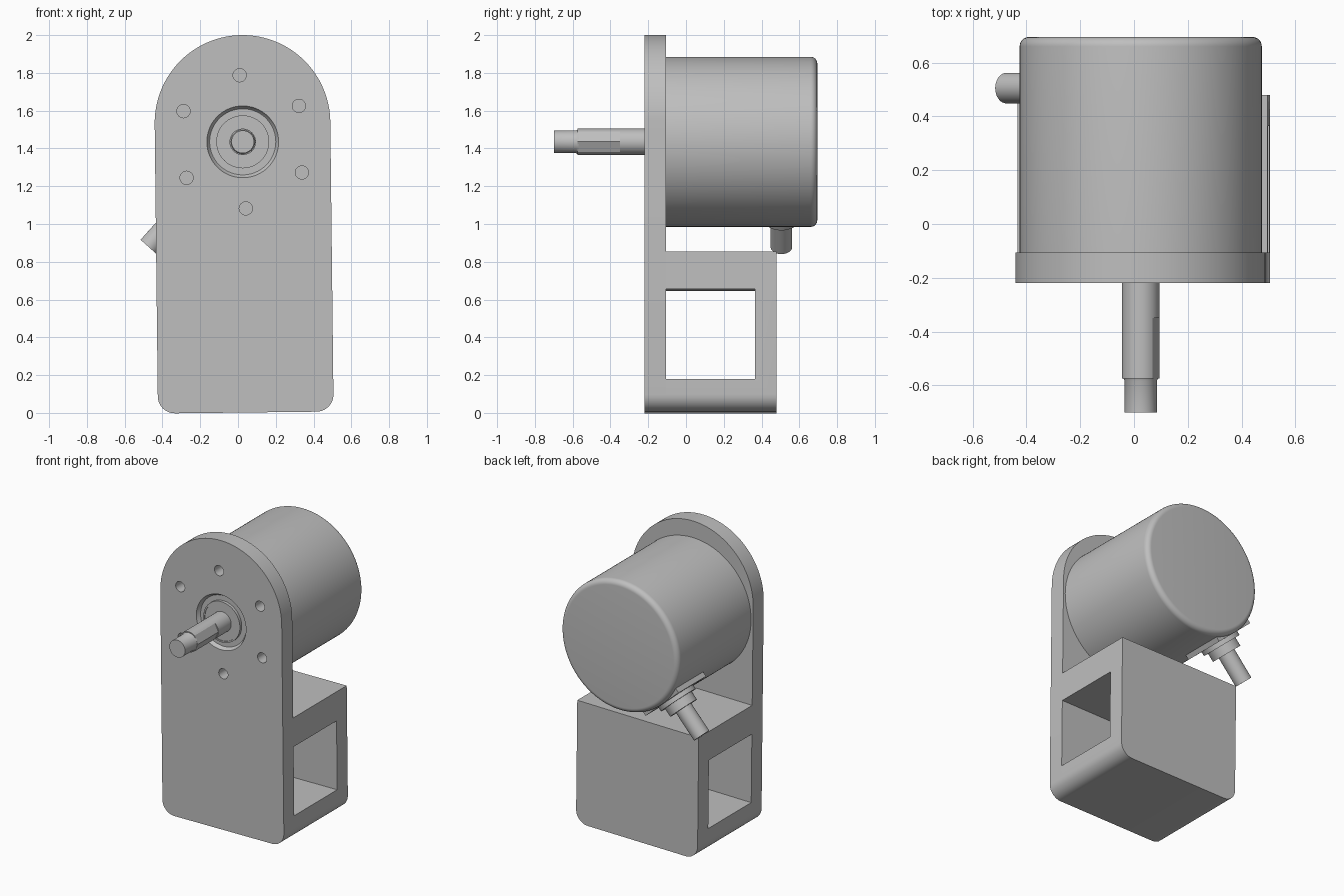
import bpy, bmesh
from math import sin, cos, pi, radians
from mathutils import Matrix, Vector

cube = bpy.data.objects.get("Cube")
if cube:
    bpy.data.objects.remove(cube, do_unlink=True)

grey = bpy.data.materials.new("machined_grey")
grey.use_nodes = True
grey.diffuse_color = (0.52, 0.52, 0.52, 1)
grey.node_tree.nodes["Principled BSDF"].inputs["Base Color"].default_value = grey.diffuse_color

# All parts are made around the shaft axis, then tilted slightly and lifted
PLACE = Matrix.Translation((0.025, 0, 1.435)) @ Matrix.Rotation(radians(-0.65), 4, 'Y')


def finish(name, bm, local=Matrix()):
    bmesh.ops.remove_doubles(bm, verts=bm.verts, dist=1e-5)
    bmesh.ops.recalc_face_normals(bm, faces=bm.faces)
    bm.transform(PLACE @ local)
    mesh = bpy.data.meshes.new(name)
    bm.to_mesh(mesh)
    bm.free()
    ob = bpy.data.objects.new(name, mesh)
    bpy.context.collection.objects.link(ob)
    mesh.materials.append(grey)
    return ob


def extrude(name, outline, y0, y1):
    """Solid from an x-z outline between two y positions."""
    bm = bmesh.new()
    face = bm.faces.new([bm.verts.new((x, y0, z)) for x, z in outline])
    side = bmesh.ops.extrude_face_region(bm, geom=[face])["geom"]
    verts = [v for v in side if isinstance(v, bmesh.types.BMVert)]
    bmesh.ops.translate(bm, verts=verts, vec=(0, y1 - y0, 0))
    return finish(name, bm)


def revolve(name, profile, local=Matrix(), steps=96):
    """Solid turned about the y axis from (radius, y) points."""
    bm = bmesh.new()
    verts = [bm.verts.new((r, y, 0)) for r, y in profile]
    edges = [bm.edges.new(pair) for pair in zip(verts, verts[1:])]
    bmesh.ops.spin(bm, geom=verts + edges, cent=(0, 0, 0), axis=(0, 1, 0),
                   angle=2 * pi, steps=steps, use_merge=True)
    return finish(name, bm, local)


def box(name, lo, hi, local=Matrix()):
    lo, hi = Vector(lo), Vector(hi)
    bm = bmesh.new()
    bmesh.ops.create_cube(bm, size=1)
    bm.transform(Matrix.Translation((lo + hi) / 2) @ Matrix.Diagonal((hi - lo).to_4d()))
    return finish(name, bm, local)


def arc(cx, cz, r, a0, a1, n):
    angles = [radians(a0 + (a1 - a0) * i / n) for i in range(n + 1)]
    return [(cx + r * cos(a), cz + r * sin(a)) for a in angles]


def cut(ob, cutter):
    cutter.hide_render = True
    mod = ob.modifiers.new("cut", 'BOOLEAN')
    mod.operation, mod.solver, mod.object = 'DIFFERENCE', 'EXACT', cutter
    bpy.context.view_layer.objects.active = ob
    bpy.ops.object.modifier_apply(modifier=mod.name)
    bpy.data.objects.remove(cutter, do_unlink=True)


HALF, BOTTOM, FILLET = 0.465, -1.433, 0.09
FRONT, BACK = -0.22, -0.105

# Bracket: rounded upright plate and hollow foot
foot = (arc(-HALF + FILLET, BOTTOM + FILLET, FILLET, 180, 270, 10)
        + arc(HALF - FILLET, BOTTOM + FILLET, FILLET, 270, 360, 10))
plate = extrude("mounting_plate", foot + arc(0, 0.1, HALF, 0, 180, 64), FRONT, BACK)
base = extrude("bracket_foot", foot + [(HALF, -0.585), (-HALF, -0.585)], BACK, 0.48)
cut(base, box("window_cutter", (-1, BACK - 0.05, -1.26), (1, 0.365, -0.785)))

# Screw holes and centre bore
for k in range(6):
    a = radians(32 + 60 * k)
    hole = Matrix.Translation((0.353 * cos(a), 0, 0.353 * sin(a)))
    cut(plate, revolve("hole_cutter", [(0, -0.3), (0.035, -0.3), (0.035, 0), (0, 0)], hole, 32))
cut(plate, revolve("bore_cutter", [(0, -0.3), (0.235, -0.3), (0.235, 0), (0, 0)]))

# Motor body with rounded rear rim
rim = arc(0.415, 0.66, 0.035, 0, 90, 8)
body = revolve("motor_body", [(0, BACK), (0.45, BACK)] + rim + [(0, 0.695)], steps=128)

# Stepped front boss and bearing
boss = revolve("front_boss", [
    (0, BACK), (0.235, BACK), (0.235, FRONT), (0.19, FRONT), (0.18, -0.2), (0.175, -0.195),
    (0.14, -0.195), (0.14, -0.215), (0.13, -0.215), (0.13, -0.21), (0, -0.21)])

# Output shaft: round root, flatted middle, thinner tip
root = revolve("shaft_root", [(0, -0.15), (0.07, -0.15), (0.07, -0.35), (0, -0.35)], steps=48)
middle = extrude("shaft_flats", arc(0, 0, 0.07, 50, 310, 36) + [(0.07, 0)], -0.35, -0.575)
tip = revolve("shaft_tip", [(0, -0.57), (0.066, -0.57), (0.06, -0.583), (0.06, -0.7), (0, -0.7)],
              steps=48)

# Cable outlet, pointing down and outwards near the rear
OUT = (Matrix.Rotation(radians(227.5 - 90) * -1, 4, 'Y') @ Matrix.Translation((0, 0.505, 0))
       @ Matrix.Rotation(radians(90), 4, 'X'))
pad = box("outlet_pad", (-0.17, 0.36, -0.15), (0.17, 0.45, 0.15),
          OUT)
gland = revolve("cable_gland", [
    (0, 0.4), (0.13, 0.4), (0.13, 0.48), (0.1, 0.48), (0.1, 0.54), (0, 0.54)], OUT, 48)
cable = revolve("cable_stub", [(0, 0.5), (0.057, 0.5), (0.057, 0.747), (0, 0.747)], OUT, 48)

# Smooth the round surfaces, keep machined edges sharp
bpy.ops.object.select_all(action='DESELECT')
for ob in (plate, base, body, boss, root, middle, tip, pad, gland, cable):
    ob.select_set(True)
    bpy.context.view_layer.objects.active = ob
bpy.ops.object.shade_smooth_by_angle(angle=radians(25))
